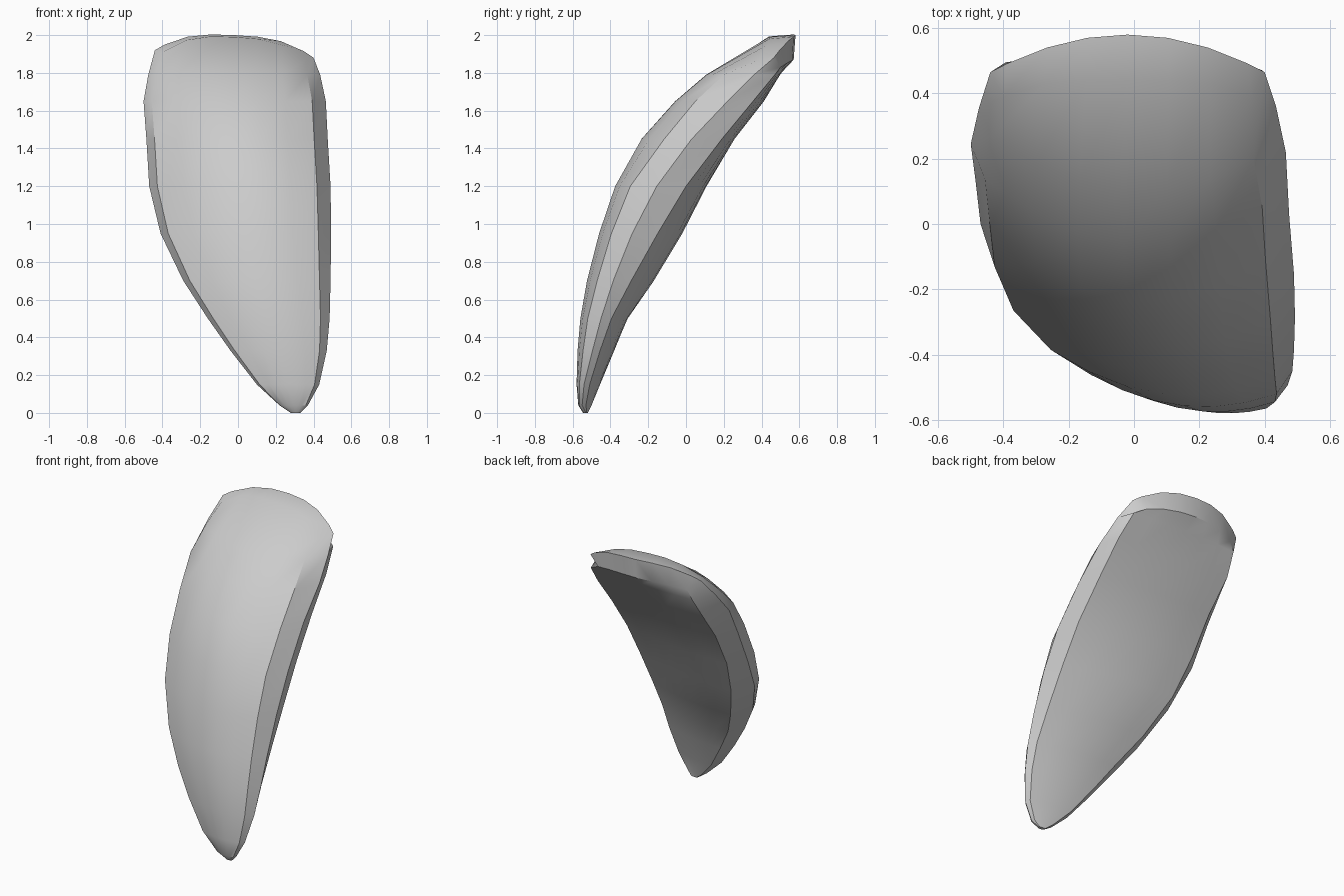
import bpy, bmesh, math

cube = bpy.data.objects.get("Cube")
if cube:
    bpy.data.objects.remove(cube, do_unlink=True)

# One plain grey for the whole shell
grey = bpy.data.materials.new("light_grey")
grey.use_nodes = True
colour = (0.6, 0.6, 0.6, 1)
grey.diffuse_color = colour
grey.node_tree.nodes["Principled BSDF"].inputs["Base Color"].default_value = colour

# Sections: height, rim x (right, left), front depth, left rim depths
# (front edge, middle, back edge), right rim depths (middle, back edge)
SECTIONS = [
    (0.00, .28, .33, -.545, -.54, -.53, -.525, -.53, -.52),
    (0.04, .22, .37, -.57, -.565, -.55, -.53, -.54, -.50),
    (0.15, .10, .43, -.58, -.565, -.54, -.51, -.53, -.455),
    (0.33, -.04, .47, -.575, -.545, -.495, -.455, -.475, -.38),
    (0.50, -.16, .485, -.56, -.52, -.45, -.395, -.41, -.31),
    (0.70, -.29, .49, -.525, -.47, -.385, -.29, -.31, -.17),
    (0.95, -.41, .493, -.46, -.395, -.285, -.15, -.16, -.02),
    (1.20, -.47, .49, -.375, -.295, -.155, 0, 0, .105),
    (1.45, -.485, .475, -.24, -.115, .03, .19, .13, .25),
    (1.65, -.50, .465, -.06, .05, .22, .355, .245, .41),
    (1.79, -.475, .435, .105, .20, .36, .47, .355, .495),
]
STEPS = 6
TS = [i / STEPS for i in range(STEPS + 1)]


def lerp(a, b, t):
    return a + (b - a) * t


def section(z, x0, x1, front, l1, l2, l3, r2, r3):
    """Closed ring: bulged front, chamfered rims, gently rounded back."""
    w = x1 - x0
    r1 = lerp(r2, front, 0.35)
    bulge = (front - lerp(r1, l1, 0.6)) / 0.96
    swell = 0.04 * math.sin(math.pi * z / 2)
    ring = [(x0, r2, z)]
    ring += [(lerp(x0 + .045 * w, x1 - .075 * w, t),
              lerp(r1, l1, t) + bulge * 4 * t * (1 - t), z) for t in TS]
    ring.append((x1, l2, z))
    ring += [(lerp(x1 - .045 * w, x0 + .09 * w, t),
              lerp(l3, r3, t) + swell * 4 * t * (1 - t), z) for t in TS]
    return ring


def arc(x0, x1, y, rise_y, power, z0, z1, rise_z, ts=TS):
    """Rounded edge across the top of the shell."""
    return [(lerp(x0, x1, t),
             y + rise_y * (1 - abs(2 * t - 1) ** power),
             lerp(z0, z1, t) + rise_z * (1 - abs(2 * t - 1) ** 3)) for t in ts]


# Top rim: front edge, middle ridge and back edge
front_edge = arc(-.40, .36, .39, .05, 4, 1.91, 1.87, .10)
ridge = arc(-.44, .40, .465, .115, 2, 1.92, 1.88, .10,
            [0] + [lerp(.06, .94, t) for t in TS] + [1])
back_edge = arc(-.36, .32, .50, .07, 2, 1.85, 1.83, .03)

# Loft the sections into a closed curved shell
bm = bmesh.new()
top_ring = [ridge[0]] + front_edge + [ridge[-1]] + back_edge[::-1]
rings = [[bm.verts.new(p) for p in ring]
         for ring in [section(*s) for s in SECTIONS] + [top_ring]]
n = len(top_ring)
for low, high in zip(rings, rings[1:]):
    for i in range(n):
        j = (i + 1) % n
        bm.faces.new((low[i], low[j], high[j], high[i]))
bm.faces.new(rings[0][::-1])

# Close the top with two bands that meet at the ridge
top = rings[-1]
right, left = top[0], top[STEPS + 2]
mid = [bm.verts.new(p) for p in ridge[1:-1]]
for edge in (top[1:STEPS + 2], top[STEPS + 3:][::-1]):
    bm.faces.new((right, edge[0], mid[0]))
    bm.faces.new((edge[-1], left, mid[-1]))
    for i in range(STEPS):
        bm.faces.new((edge[i], edge[i + 1], mid[i + 1], mid[i]))

bmesh.ops.recalc_face_normals(bm, faces=bm.faces)
mesh = bpy.data.meshes.new("curved_shell")
bm.to_mesh(mesh)
bm.free()
mesh.materials.append(grey)
shell = bpy.data.objects.new("curved_shell", mesh)
bpy.context.collection.objects.link(shell)

# Smooth faces, crisp rim
bpy.context.view_layer.objects.active = shell
shell.select_set(True)
bpy.ops.object.shade_smooth_by_angle(angle=math.radians(32))
